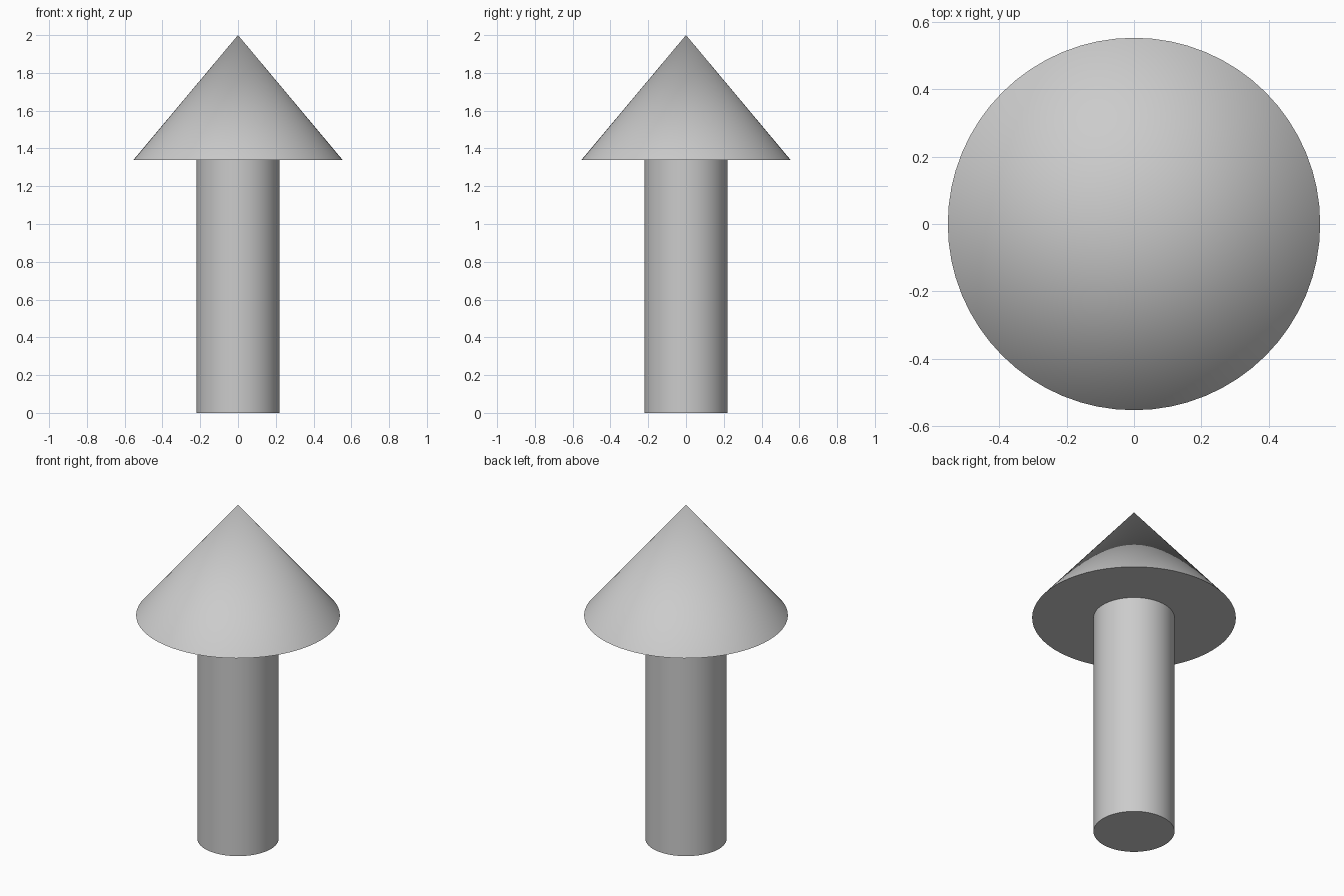
import bpy

# Remove the default cube
cube = bpy.data.objects.get("Cube")
if cube:
    bpy.data.objects.remove(cube, do_unlink=True)

SEGMENTS = 64
HEAD_BASE = 1.34
TOP = 2.0

# Single plain grey material
grey = bpy.data.materials.new("light_grey")
grey.use_nodes = True
colour = (0.6, 0.6, 0.6, 1.0)
grey.diffuse_color = colour
grey.node_tree.nodes["Principled BSDF"].inputs["Base Color"].default_value = colour


def finish(name):
    obj = bpy.context.object
    obj.name = name
    obj.data.name = name
    obj.data.materials.append(grey)
    bpy.ops.object.shade_smooth_by_angle()


# Shaft
bpy.ops.mesh.primitive_cylinder_add(
    vertices=SEGMENTS, radius=0.22, depth=HEAD_BASE,
    location=(0, 0, HEAD_BASE / 2))
finish("shaft")

# Pointed head
bpy.ops.mesh.primitive_cone_add(
    vertices=SEGMENTS, radius1=0.553, radius2=0, depth=TOP - HEAD_BASE,
    location=(0, 0, (HEAD_BASE + TOP) / 2))
finish("head")
